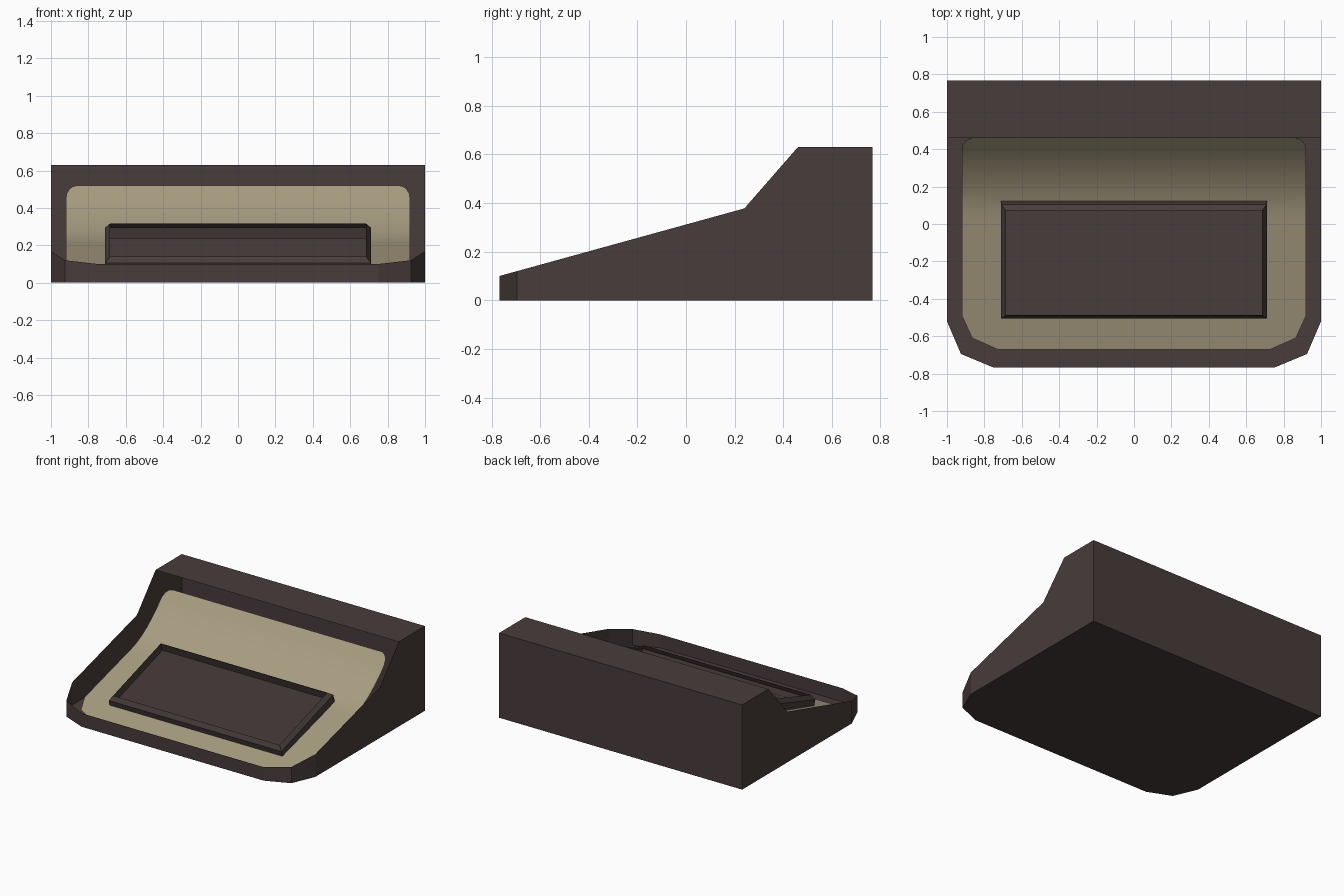
import bpy, math

if "Cube" in bpy.data.objects:
    bpy.data.objects.remove(bpy.data.objects["Cube"])

def mat(name, col):
    m = bpy.data.materials.new(name)
    m.diffuse_color = (*col, 1)
    m.use_nodes = True
    m.node_tree.nodes["Principled BSDF"].inputs["Base Color"].default_value = m.diffuse_color
    return m

brown = mat("dark brown", (0.066, 0.045, 0.044))
cream = mat("beige", (0.39, 0.335, 0.22))

def build(name, verts, faces, m, smooth=False):
    me = bpy.data.meshes.new(name)
    me.from_pydata(verts, [], faces)
    me.materials.append(m)
    me.polygons.foreach_set("use_smooth", [smooth] * len(me.polygons))
    me.update()
    ob = bpy.data.objects.new(name, me)
    bpy.context.collection.objects.link(ob)
    return ob

def rim(y):
    """Height of the housing's upper edge along its depth."""
    if y < 0.24:
        return 0.10 + (y + 0.768) * 0.2755
    return min(0.63, 0.378 + (y - 0.24) * 0.252 / 0.22)

# Housing: thin open-topped box with chamfered front corners
half = [(0.75, -0.768), (0.925, -0.695), (1, -0.52), (1, 0.24), (1, 0.46), (1, 0.768)]
loop = half + [(-x, y) for x, y in reversed(half)]
n = len(loop)
verts = [(x, y, 0) for x, y in loop] + [(x, y, rim(y)) for x, y in loop]
faces = [tuple(reversed(range(n)))]
faces += [(i, (i + 1) % n, n + (i + 1) % n, n + i) for i in range(n)]
faces.append((n + 4, n + 5, n + 6, n + 7))       # flat top shelf at the back
build("housing", verts, faces, brown)

# Sunken inner panel: a smooth curved sheet with a rectangular opening
def panel_z(y):
    k = max(0.0, min(0.16, 0.46 - y))             # averaged rim gives a soft bend
    return sum(rim(y + k * t / 4) for t in range(-4, 5)) / 9 - 0.11

rows = [(-0.67, 0.73), (-0.61, 0.865), (-0.49, 0.92)]
rows += [(-0.49 + 0.061 * i, 0.92) for i in range(1, 15)]
rows += [(0.46 - 0.06 * (1 - math.sin(a)), 0.86 + 0.06 * math.cos(a))
         for a in [math.radians(d) for d in (0, 22, 45, 67, 90)]]
verts, faces = [], []
for y, w in rows:
    verts += [(x, y, panel_z(y)) for x in (-w, -0.71, 0.71, w)]
for r in range(len(rows) - 1):
    for c in range(3):
        if c == 1 and -0.5 < rows[r][0] and rows[r + 1][0] < 0.125:
            continue                              # opening under the frame
        a = r * 4 + c
        faces.append((a, a + 1, a + 5, a + 4))
build("inner_panel", verts, faces, cream, True)

# Opening frame: tilted skirt with an inward bevel, open in the middle
tilt = math.atan(0.3)
c, s = math.cos(tilt), math.sin(tilt)

def ring(inset, up):
    """Rectangle in the tilted plane, moved inward and along its normal."""
    w = 0.71 - inset
    yf, zf = -0.505 + inset * c - up * s, 0.105 + inset * s + up * c
    yb, zb = 0.105 - inset * c - up * s, 0.295 - inset * s + up * c
    return [(-w, yf, zf), (w, yf, zf), (w, yb, zb), (-w, yb, zb)]

verts = ring(0, -0.062) + ring(0, 0) + ring(0.026, 0.03)
faces = []
for r in range(2):
    for i in range(4):
        j = (i + 1) % 4
        faces.append((r * 4 + i, r * 4 + j, r * 4 + 4 + j, r * 4 + 4 + i))
build("opening_frame", verts, faces, brown)
